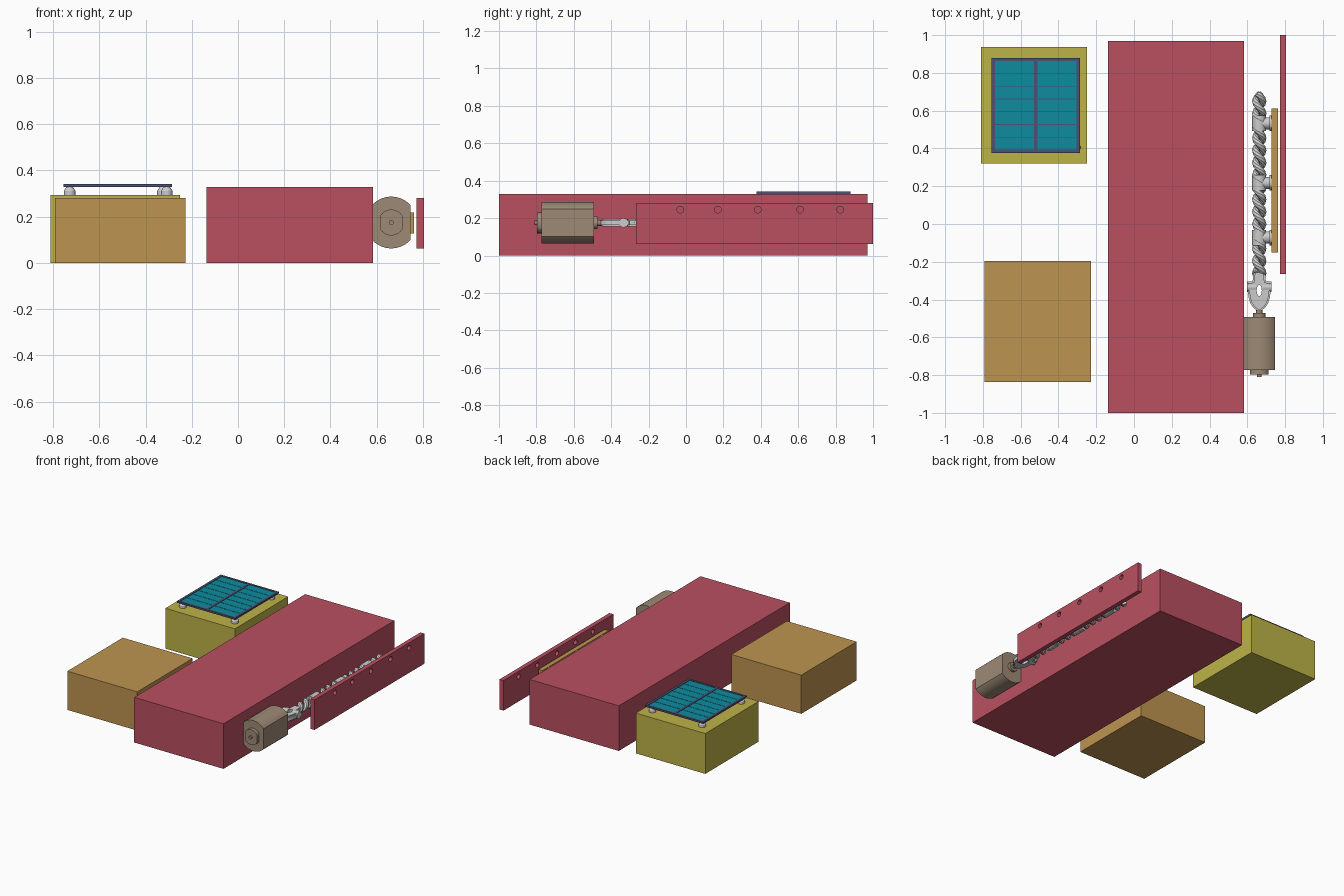
import bpy, bmesh
from math import pi, sin, cos, sqrt, acos
from mathutils import Vector, Matrix

if "Cube" in bpy.data.objects:
    bpy.data.objects.remove(bpy.data.objects["Cube"])


def lin(c):
    return [(v / 255 / 12.92) if v < 11 else ((v / 255 + 0.055) / 1.055) ** 2.4 for v in c]


def material(name, rgb):
    m = bpy.data.materials.new(name)
    m.diffuse_color = (*lin(rgb), 1)
    m.use_nodes = True
    m.node_tree.nodes["Principled BSDF"].inputs["Base Color"].default_value = m.diffuse_color
    return m


RED = material("red", (186, 80, 97))
ORANGE = material("orange", (190, 148, 80))
YELLOW = material("yellow", (190, 179, 72))
TAN = material("tan", (158, 138, 118))
FRAME = material("panel_frame", (74, 82, 112))
CELL = material("panel_cell", (14, 140, 160))


def finish(name, bm, mat=None, smooth=False):
    bmesh.ops.recalc_face_normals(bm, faces=bm.faces)
    me = bpy.data.meshes.new(name)
    bm.to_mesh(me)
    bm.free()
    ob = bpy.data.objects.new(name, me)
    bpy.context.collection.objects.link(ob)
    if mat:
        me.materials.append(mat)
    if smooth:
        bpy.ops.object.select_all(action='DESELECT')
        ob.select_set(True)
        bpy.context.view_layer.objects.active = ob
        bpy.ops.object.shade_smooth_by_angle(angle=0.6)
    return ob


def add_box(bm, lo, hi):
    lo, hi = Vector(lo), Vector(hi)
    bmesh.ops.create_cube(bm, size=1, matrix=Matrix.Translation((lo + hi) / 2) @ Matrix.Diagonal((*(hi - lo), 1)))


def add_cyl(bm, centre, r, length, axis='Y', n=24, r2=None):
    rot = {'X': Matrix.Rotation(pi / 2, 4, 'Y'), 'Y': Matrix.Rotation(-pi / 2, 4, 'X'), 'Z': Matrix()}[axis]
    bmesh.ops.create_cone(bm, cap_ends=True, segments=n, radius1=r, radius2=r if r2 is None else r2,
                          depth=length, matrix=Matrix.Translation(centre) @ rot)


def box(name, lo, hi, mat=None):
    bm = bmesh.new()
    add_box(bm, lo, hi)
    return finish(name, bm, mat)


def prism(bm, pts, offset):
    f = bm.faces.new([bm.verts.new(p) for p in pts])
    ext = bmesh.ops.extrude_face_region(bm, geom=[f], use_keep_orig=True)
    bmesh.ops.translate(bm, vec=offset, verts=[e for e in ext["geom"] if isinstance(e, bmesh.types.BMVert)])


def cut(ob, cutter):
    m = ob.modifiers.new("cut", 'BOOLEAN')
    m.object, m.solver = cutter, 'EXACT'
    cutter.hide_render = True
    cutter.hide_set(True)


CX, CZ = 0.663, 0.175

# Large blocks
box("main_block", (-0.137, -1, 0), (0.583, 0.97, 0.329), RED)
box("battery_block", (-0.792, -0.836, 0), (-0.228, -0.197, 0.282), ORANGE)
box("panel_base", (-0.811, 0.321, 0), (-0.25, 0.936, 0.294), YELLOW)

# Side plate with a row of through holes
plate = box("side_plate", (0.772, -0.266, 0.0625), (0.804, 1, 0.282), RED)
bm = bmesh.new()
for y in (-0.03, 0.17, 0.383, 0.61, 0.825):
    add_cyl(bm, (0.788, y, 0.245), 0.018, 0.1, 'X')
cut(plate, finish("plate_hole_cutter", bm))

# Mounting rail behind the plate
box("mounting_rail", (0.729, -0.15, 0.127), (0.762, 0.612, 0.218), ORANGE)


# Motor: round body with flattened sides
def flat_round(bm, r, flat, y0, y1, n=14):
    a = acos(flat / r)
    arc = [a + (pi - 2 * a) * i / n for i in range(n + 1)]
    prof = arc + [t + pi for t in arc]
    prism(bm, [(CX + r * cos(t), y0, CZ + r * sin(t)) for t in prof], (0, y1 - y0, 0))


bm = bmesh.new()
flat_round(bm, 0.112, 0.084, -0.772, -0.492)
flat_round(bm, 0.056, 0.049, -0.797, -0.772)
add_cyl(bm, (CX, -0.8, CZ), 0.011, 0.02)
add_cyl(bm, (CX, -0.483, CZ), 0.034, 0.022)
finish("motor", bm, TAN, True)

bm = bmesh.new()
add_cyl(bm, (CX, -0.46, CZ), 0.016, 0.05)
finish("motor_shaft", bm, TAN, True)

# Coupling: lower cup fork with an oval eye
half = [(0.012, -0.458), (0.03, -0.445), (0.047, -0.42), (0.056, -0.39), (0.06, -0.36), (0.065, -0.335),
        (0.065, -0.305), (0.035, -0.303), (0.03, -0.25)]
bm = bmesh.new()
outline = half + [(-x, y) for x, y in reversed(half)]
prism(bm, [(CX + x, y, CZ - 0.021) for x, y in outline], (0, 0, 0.042))
bmesh.ops.bevel(bm, geom=[e for e in bm.edges if abs(e.verts[0].co.z - e.verts[1].co.z) < 1e-5],
                offset=0.008, segments=2, affect='EDGES')
coupling = finish("coupling_fork", bm, None, True)
bm = bmesh.new()
add_cyl(bm, (0, 0, 0), 0.03, 0.2, 'Z')
bmesh.ops.transform(bm, matrix=Matrix.Translation((CX, -0.352, CZ)) @ Matrix.Diagonal((0.45, 1.0, 1, 1)), verts=bm.verts)
cut(coupling, finish("coupling_eye_cutter", bm))
for s, side in ((-1, "left"), (1, "right")):
    bm = bmesh.new()
    add_cyl(bm, (CX + s * 0.041, -0.335, CZ), 0.025, 0.046, 'X', 16)
    finish(side + "_coupling_pin", bm, None, True)

# Twisted two-strand lead screw
bm = bmesh.new()
Y0, Y1, PITCH, RS, N = -0.265, 0.69, 0.13, 0.019, 8
steps = 150
for phase in (0, pi):
    def centre(y):
        t = 2 * pi * y / PITCH + phase
        return Vector((CX + 0.019 * cos(t), y, CZ + 0.019 * sin(t)))
    rings = []
    for i in range(steps + 1):
        y = Y0 + (Y1 - Y0) * i / steps
        c = centre(y)
        tan = (centre(y + 1e-3) - c).normalized()
        u = Vector((c.x - CX, 0, c.z - CZ)).normalized()
        v = tan.cross(u)
        rings.append([bm.verts.new(c + RS * (u * cos(2 * pi * k / N) + v * sin(2 * pi * k / N))) for k in range(N)])
    for a, b in zip(rings, rings[1:]):
        for k in range(N):
            bm.faces.new((a[k], a[k - 1], b[k - 1], b[k]))
    bm.faces.new(rings[0])
    bm.faces.new(rings[-1])
finish("lead_screw", bm, None, True)

# Bearing brackets joining the screw to the rail
for i, y in enumerate((-0.072, 0.218, 0.533)):
    bm = bmesh.new()
    add_cyl(bm, (CX, y, CZ), 0.037, 0.082, 'Y', 20)
    add_cyl(bm, (0.698, y, CZ), 0.032, 0.05, 'X', 20)
    add_cyl(bm, (0.724, y, CZ), 0.041, 0.012, 'X', 20)
    finish(f"bearing_bracket_{i + 1}", bm, None, True)

# Solar panel: tray, raised frame bars and cell grid
X0, X1, PY0, PY1, XM = -0.755, -0.286, 0.376, 0.88, -0.5205
bm = bmesh.new()
add_box(bm, (X0, PY0, 0.328), (X1, PY1, 0.337))
for lo, hi in (((X0, PY0), (X1, PY0 + 0.016)), ((X0, PY1 - 0.016), (X1, PY1)), ((X0, PY0), (X0 + 0.018, PY1)),
               ((X1 - 0.018, PY0), (X1, PY1)), ((XM - 0.009, PY0), (XM + 0.009, PY1))):
    add_box(bm, (*lo, 0.33), (*hi, 0.341))
finish("panel_frame", bm, FRAME)

bm = bmesh.new()
row = (PY1 - PY0 - 0.032) / 7
for xa, xb in ((X0 + 0.019, XM - 0.01), (XM + 0.01, X1 - 0.019)):
    for r in range(7):
        y = PY0 + 0.016 + r * row
        add_box(bm, (xa, y + 0.0015, 0.334), (xb, y + row - 0.0015, 0.339))
finish("panel_cells", bm, CELL)

# Rounded panel feet
for i, (x, y) in enumerate(((-0.728, 0.405), (-0.728, 0.85), (-0.308, 0.405), (-0.325, 0.85))):
    bm = bmesh.new()
    add_cyl(bm, (x, y, 0.302), 0.025, 0.018, 'Z', 16)
    add_cyl(bm, (x, y, 0.32), 0.025, 0.018, 'Z', 16, 0.014)
    finish(f"panel_foot_{i + 1}", bm, None, True)
